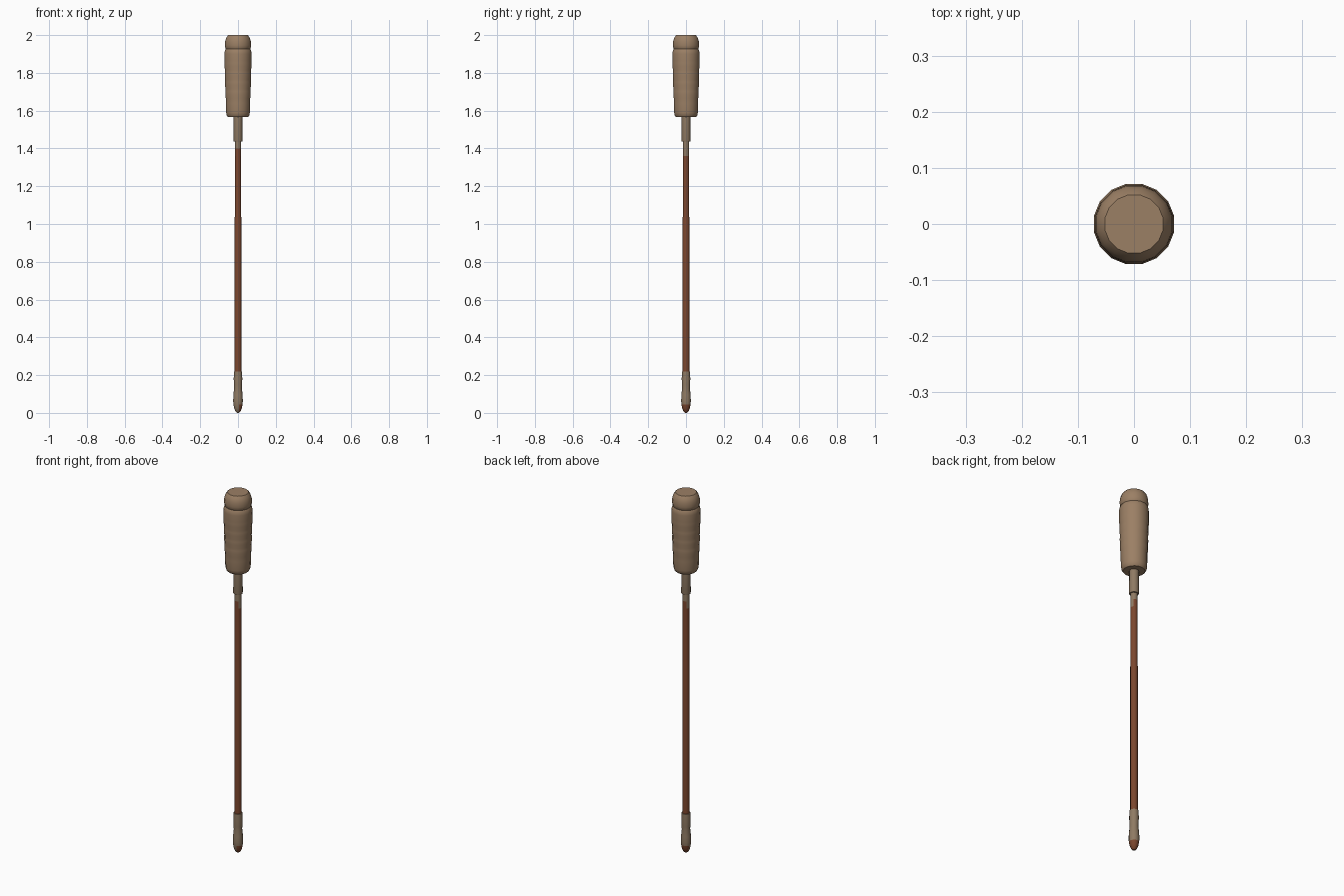
import bpy, bmesh, math

if "Cube" in bpy.data.objects:
    bpy.data.objects.remove(bpy.data.objects["Cube"])


def material(name, rgb):
    m = bpy.data.materials.new(name)
    m.diffuse_color = (*rgb, 1)
    m.use_nodes = True
    m.node_tree.nodes["Principled BSDF"].inputs["Base Color"].default_value = m.diffuse_color
    return m


TAN = material("worn_tan", (0.33, 0.215, 0.13))
STEEL = material("dull_metal", (0.275, 0.195, 0.125))
RUST = material("rust_brown", (0.20, 0.062, 0.027))


def lathe(name, profile, sides, mats, rule=None):
    """Closed turned solid about z; profile is (radius, height) from bottom to top."""
    bm = bmesh.new()
    rings = []
    for r, z in profile:
        rings.append([bm.verts.new((r * math.cos(math.tau * (i + .5) / sides),
                                    r * math.sin(math.tau * (i + .5) / sides), z))
                      for i in range(sides)])
    for a, b in zip(rings, rings[1:]):
        for i in range(sides):
            j = (i + 1) % sides
            bm.faces.new((a[i], a[j], b[j], b[i]))
    bm.faces.new(rings[0][::-1])
    bm.faces.new(rings[-1])
    bm.normal_update()
    if rule:
        for f in bm.faces:
            f.material_index = rule(f)
    me = bpy.data.meshes.new(name)
    bm.to_mesh(me)
    bm.free()
    for m in mats:
        me.materials.append(m)
    ob = bpy.data.objects.new(name, me)
    bpy.context.collection.objects.link(ob)
    bpy.ops.object.select_all(action='DESELECT')
    ob.select_set(True)
    bpy.context.view_layer.objects.active = ob
    bpy.ops.object.shade_smooth_by_angle(angle=math.radians(40))
    return ob


# Grip: tapered with shallow finger ripples
grip = [(0.054, 1.566), (0.061, 1.575), (0.064, 1.59), (0.0655, 1.64)]
for k in range(4):
    z = 1.665 + k * 0.05
    r = 0.067 + k * 0.0015
    grip += [(r - 0.001, z), (r + 0.0015, z + 0.02), (r + 0.001, z + 0.037)]
grip += [(0.0725, 1.865), (0.073, 1.90), (0.071, 1.918), (0.066, 1.926)]
lathe("handle_grip", grip, 16, [TAN])

# Rounded end cap
lathe("handle_cap", [(0.064, 1.924), (0.068, 1.93), (0.0705, 1.945), (0.069, 1.968),
                     (0.063, 1.987), (0.053, 2.0)], 16, [TAN])

# Collar under the grip
lathe("collar", [(0.0235, 1.438), (0.0245, 1.442), (0.0235, 1.57)], 12, [STEEL])


# Shaft: bare metal just under the collar, reaching lower on the x sides
def shaft_rule(f):
    z = f.calc_center_median().z
    side = abs(f.normal.x) > abs(f.normal.y)
    return 0 if z > (1.37 if side else 1.41) else 1


lathe("shaft", [(0.0185, 0.17), (0.0185, 1.03), (0.0175, 1.04), (0.0175, 1.36),
                (0.0175, 1.40), (0.0175, 1.45)], 12, [STEEL, RUST], shaft_rule)


# Driver tip: waisted bulb, rusty at the point on the x sides
def tip_rule(f):
    z = f.calc_center_median().z
    return 1 if z < 0.045 and (f.normal.x > 0.45 or f.normal.y > 0.45) else 0


lathe("driver_tip", [(0.006, 0.0), (0.014, 0.008), (0.021, 0.024), (0.025, 0.045),
                     (0.0265, 0.065), (0.025, 0.095), (0.0215, 0.13), (0.0225, 0.15),
                     (0.0235, 0.18), (0.0225, 0.22)], 12, [STEEL, RUST], tip_rule)
